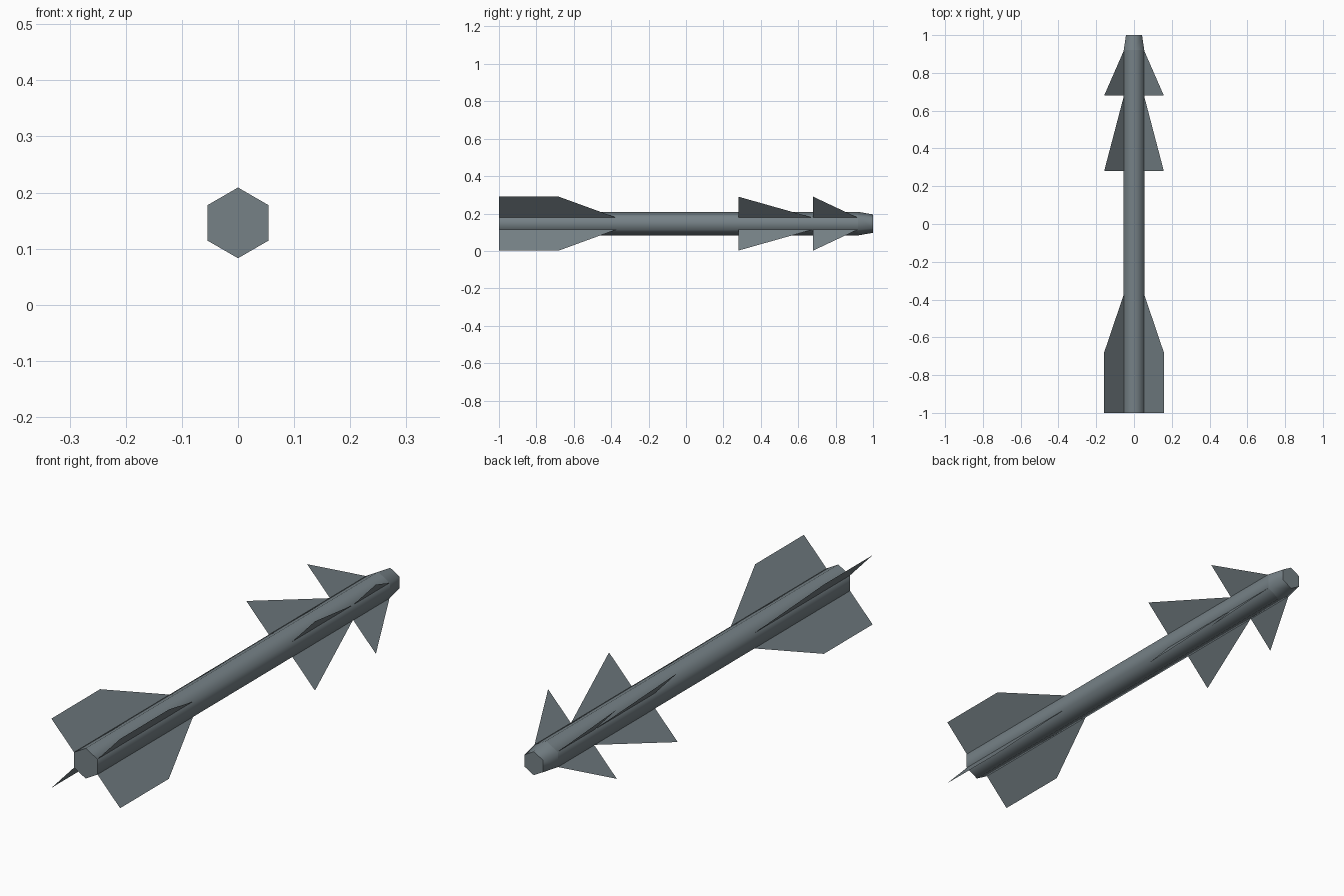
import bpy, bmesh, math

if "Cube" in bpy.data.objects:
    bpy.data.objects.remove(bpy.data.objects["Cube"])

CZ = 0.146          # height of the body axis
R = 0.063           # body radius (six sides, corner up)

grey = bpy.data.materials.new("blue_grey_metal")
grey.diffuse_color = (0.18, 0.22, 0.24, 1)
grey.use_nodes = True
grey.node_tree.nodes["Principled BSDF"].inputs["Base Color"].default_value = grey.diffuse_color


def finish(name, bm, smooth):
    mesh = bpy.data.meshes.new(name)
    bm.to_mesh(mesh)
    bm.free()
    obj = bpy.data.objects.new(name, mesh)
    bpy.context.collection.objects.link(obj)
    mesh.materials.append(grey)
    if smooth:
        bpy.ops.object.select_all(action='DESELECT')
        obj.select_set(True)
        bpy.context.view_layer.objects.active = obj
        bpy.ops.object.shade_smooth_by_angle(angle=math.radians(65))
    return obj


def hex_tube(name, rings):
    """Closed six-sided tube along y through (y, radius) rings."""
    bm = bmesh.new()
    loops = []
    for y, r in rings:
        loops.append([bm.verts.new((r * math.sin(k * math.pi / 3), y,
                                    CZ + r * math.cos(k * math.pi / 3)))
                      for k in range(6)])
    for a, b in zip(loops, loops[1:]):
        for k in range(6):
            n = (k + 1) % 6
            bm.faces.new((a[k], a[n], b[n], b[k]))
    bm.faces.new(loops[0])
    bm.faces.new(loops[-1])
    bmesh.ops.recalc_face_normals(bm, faces=bm.faces)
    return finish(name, bm, True)


def fin_set(name, outline):
    """Four thin fins in an X; outline is (y, span), span 0 = body edge, 1 = tip."""
    root, tip = (0.053, 0.031), (0.158, 0.144)
    bm = bmesh.new()
    for sx in (-1, 1):
        for sz in (-1, 1):
            vs = [bm.verts.new((sx * (root[0] + (tip[0] - root[0]) * s), y,
                                CZ + sz * (root[1] + (tip[1] - root[1]) * s)))
                  for y, s in outline]
            bm.faces.new(vs if sx * sz > 0 else vs[::-1])
    return finish(name, bm, False)


# Body: tail, middle and front sections, then the blunt nose
hex_tube("missile_body", [(-1, R), (-0.38, R), (0.28, R), (0.92, R)])
hex_tube("nose_cone", [(0.92, R), (1.0, 0.049)])

# Fins: large tail fins, middle wings, small front canards
fin_set("tail_fins", [(-1, 0), (-1, 1), (-0.68, 1), (-0.37, 0)])
fin_set("middle_wings", [(0.28, 0), (0.28, 1), (0.68, 0)])
fin_set("front_canards", [(0.68, 0), (0.68, 1), (0.92, 0)])
